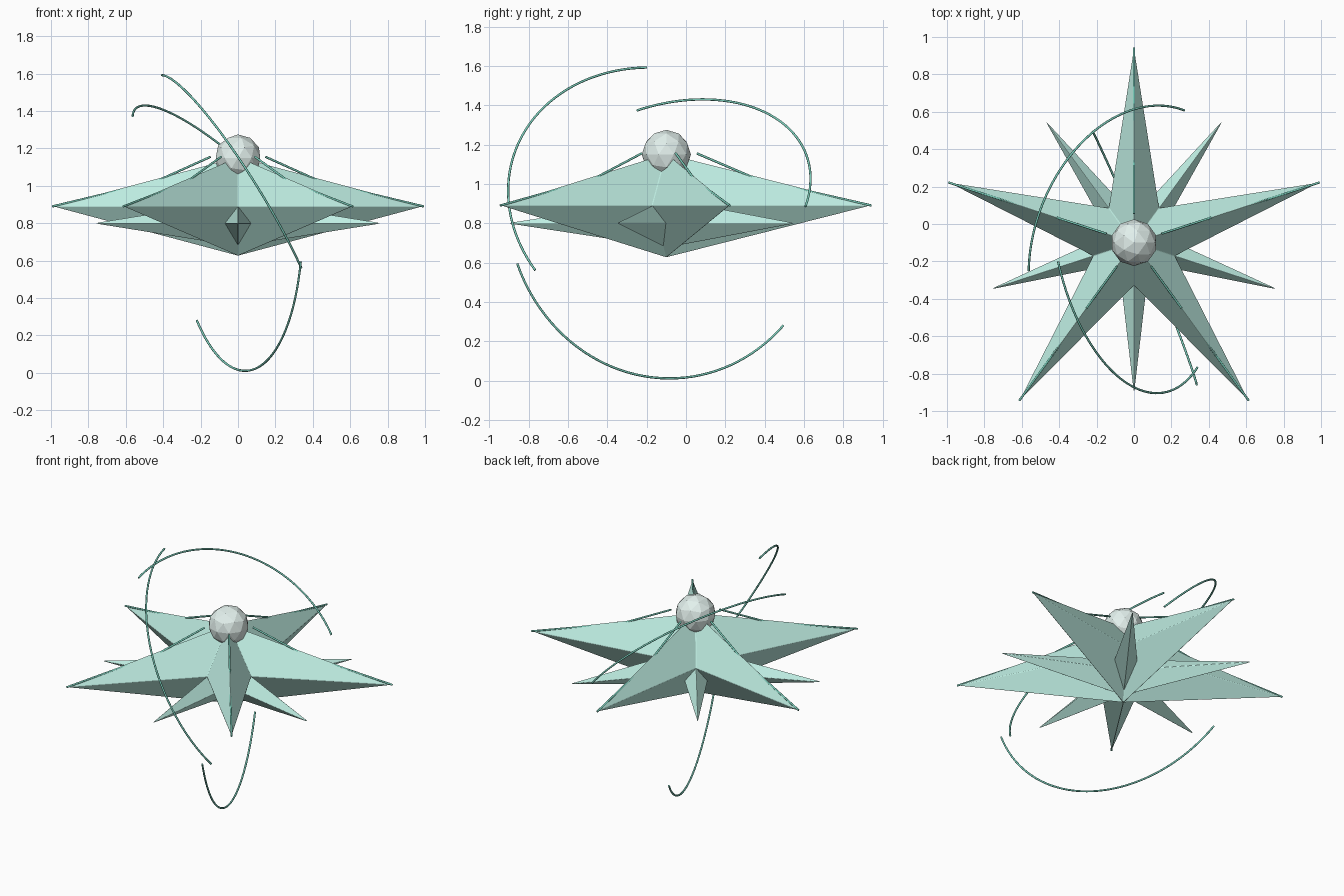
import bpy, bmesh, math
from mathutils import Vector

if "Cube" in bpy.data.objects:
    bpy.data.objects.remove(bpy.data.objects["Cube"])

C = Vector((0, -0.1, 0.89))   # common centre of star and orbit arcs


def material(name, rgb):
    m = bpy.data.materials.new(name)
    m.diffuse_color = (*rgb, 1)
    m.use_nodes = True
    m.node_tree.nodes["Principled BSDF"].inputs["Base Color"].default_value = m.diffuse_color
    return m


mint = material("mint", (0.53, 0.87, 0.78))
teal = material("teal", (0.2, 0.62, 0.5))
pale = material("pale", (0.76, 0.87, 0.84))


def polar(r, deg, z=0.0):
    a = math.radians(deg)
    return Vector((r * math.cos(a), r * math.sin(a), z))


def star(name, centre, tip_r, inner_r, half_h, start, bevel):
    """Five-pointed double-sided star pyramid."""
    bm = bmesh.new()
    rim = [bm.verts.new(polar(tip_r if i % 2 == 0 else inner_r, start + 36 * i))
           for i in range(10)]
    top, bottom = bm.verts.new((0, 0, half_h)), bm.verts.new((0, 0, -half_h))
    for i in range(10):
        a, b = rim[i], rim[(i + 1) % 10]
        bm.faces.new((a, b, top))
        bm.faces.new((b, a, bottom))
    me = bpy.data.meshes.new(name)
    bm.to_mesh(me)
    bm.free()
    me.materials.append(mint)
    ob = bpy.data.objects.new(name, me)
    ob.location = centre
    bpy.context.collection.objects.link(ob)
    mod = ob.modifiers.new("soft_edges", 'BEVEL')
    mod.width, mod.segments = bevel, 2
    mod.limit_method = 'ANGLE'
    mod.angle_limit = math.radians(20)


def wire(name, points, radius):
    """Thin round wire through a list of points."""
    cu = bpy.data.curves.new(name, 'CURVE')
    cu.dimensions = '3D'
    cu.bevel_depth, cu.bevel_resolution = radius, 2
    cu.use_fill_caps = True
    sp = cu.splines.new('POLY')
    sp.points.add(len(points) - 1)
    for p, co in zip(sp.points, points):
        p.co = (*co, 1)
    cu.materials.append(teal)
    bpy.context.collection.objects.link(bpy.data.objects.new(name, cu))


# Large upper star and smaller lower star turned between its points
star("main_star", C, 1.045, 0.23, 0.265, 90, 0.004)
star("lower_star", C - Vector((0, 0, 0.09)), 0.817, 0.14, 0.125, -90, 0.003)

# Faceted core on top
bpy.ops.mesh.primitive_ico_sphere_add(subdivisions=2, radius=0.125, location=(0, -0.1, 1.15))
core = bpy.context.object
core.name = "core"
core.data.materials.append(pale)

# Bent rods along the upper ridges
for i in range(5):
    a = 90 + 72 * i
    wire(f"ridge_rod_{i + 1}", [C + polar(0.155, a, 0.265), C + polar(0.47, a, 0.13),
                                C + polar(1.043, a, 0.0)], 0.006)

# Orbit arcs: great-circle sweeps between two end points
arcs = [((-0.56, -0.25, 1.37), (0.27, 0.61, 0.885), 0.757),
        ((-0.405, -0.2, 1.59), (0.34, -0.77, 0.56), 0.817),
        ((0.335, -0.857, 0.595), (-0.22, 0.495, 0.28), 0.88)]
for i, (p, q, r) in enumerate(arcs):
    u, v = (Vector(p) - C).normalized(), (Vector(q) - C).normalized()
    ang = u.angle(v)
    w = (v - u * u.dot(v)).normalized()
    wire(f"orbit_arc_{i + 1}",
         [C + r * (u * math.cos(ang * k / 40) + w * math.sin(ang * k / 40)) for k in range(41)],
         0.006)
